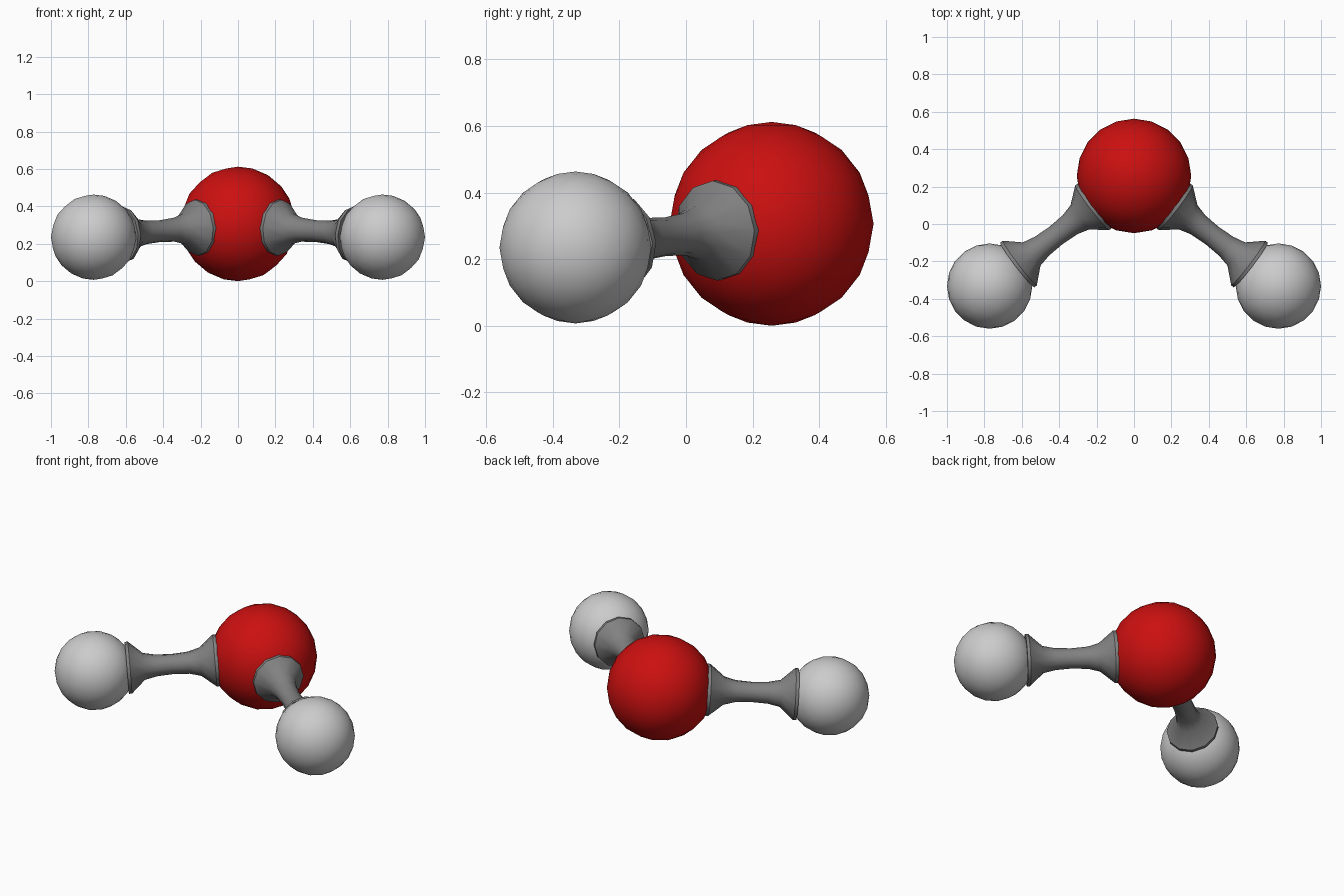
import bpy
import bmesh
import math
from mathutils import Vector

default = bpy.data.objects.get("Cube")
if default:
    bpy.data.objects.remove(default, do_unlink=True)


def make_material(name, rgb):
    mat = bpy.data.materials.new(name)
    mat.use_nodes = True
    mat.diffuse_color = (*rgb, 1)
    mat.node_tree.nodes["Principled BSDF"].inputs["Base Color"].default_value = (*rgb, 1)
    return mat


RED = make_material("red", (0.6, 0.005, 0.005))
LIGHT = make_material("light grey", (0.6, 0.6, 0.6))
DARK = make_material("dark grey", (0.22, 0.22, 0.22))


def finish(obj, mat, angle):
    obj.data.materials.append(mat)
    bpy.ops.object.select_all(action="DESELECT")
    obj.select_set(True)
    bpy.context.view_layer.objects.active = obj
    bpy.ops.object.shade_smooth_by_angle(angle=math.radians(angle))


def ball(name, centre, radius, mat):
    bpy.ops.mesh.primitive_ico_sphere_add(subdivisions=3, radius=radius, location=centre)
    obj = bpy.context.object
    obj.name = name
    finish(obj, mat, 40)


def lathe(name, profile, start, direction, mat, sides=12):
    """Capped round rod from (radius, distance) pairs, aimed along direction."""
    bm = bmesh.new()
    rings = []
    for radius, dist in profile:
        angles = [math.tau * i / sides for i in range(sides)]
        rings.append([bm.verts.new((radius * math.cos(a), radius * math.sin(a), dist))
                      for a in angles])
    for low, high in zip(rings, rings[1:]):
        for i in range(sides):
            j = (i + 1) % sides
            bm.faces.new((low[i], low[j], high[j], high[i]))
    bm.faces.new(rings[0][::-1])
    bm.faces.new(rings[-1])
    mesh = bpy.data.meshes.new(name)
    bm.to_mesh(mesh)
    bm.free()
    obj = bpy.data.objects.new(name, mesh)
    bpy.context.collection.objects.link(obj)
    obj.location = start
    obj.rotation_euler = direction.to_track_quat("Z", "Y").to_euler()
    finish(obj, mat, 35)


# Large centre ball
centre = Vector((0, 0.257, 0.306))
ball("centre_ball", centre, 0.306, RED)

# Flared connecting rod: rim, cone, waist, cone, rim
ROD = [(0.15, 0.262), (0.15, 0.282), (0.082, 0.365), (0.064, 0.43), (0.058, 0.525),
       (0.063, 0.62), (0.078, 0.69), (0.15, 0.77), (0.15, 0.788)]

# Small balls and rods on both sides
for side, sign in (("left", 1), ("right", -1)):
    end = Vector((sign * 0.772, -0.332, 0.235))
    ball(side + "_ball", end, 0.228, LIGHT)
    lathe(side + "_rod", ROD, centre, end - centre, DARK)
